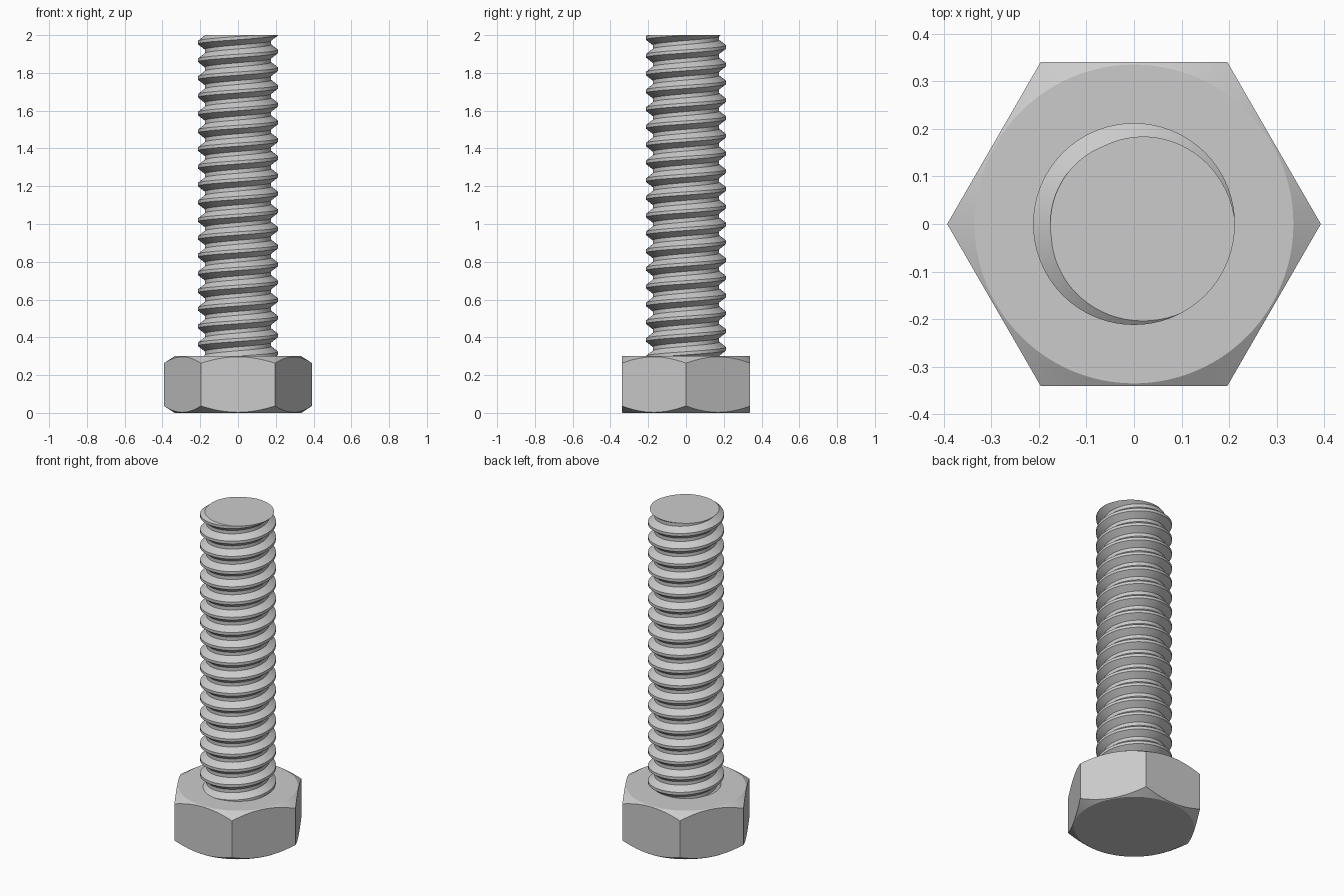
import bpy, bmesh
from math import pi, cos, sin, radians

cube = bpy.data.objects.get("Cube")
if cube:
    bpy.data.objects.remove(cube)

HEAD_TOP, TOP = 0.30, 2.0
APOTHEM, CHAMFER_R, CHAMFER_SLOPE = 0.34, 0.335, 0.64
ROOT_R, CREST_R, PITCH = 0.176, 0.212, 0.094

steel = bpy.data.materials.new("grey steel")
steel.use_nodes = True
grey = (0.6, 0.6, 0.6, 1)
steel.diffuse_color = grey
steel.node_tree.nodes["Principled BSDF"].inputs["Base Color"].default_value = grey


def finish(bm, name):
    """Turn the bmesh into a smooth object with sharp edges kept."""
    bmesh.ops.recalc_face_normals(bm, faces=bm.faces)
    mesh = bpy.data.meshes.new(name)
    bm.to_mesh(mesh)
    bm.free()
    mesh.materials.append(steel)
    obj = bpy.data.objects.new(name, mesh)
    bpy.context.collection.objects.link(obj)
    bpy.ops.object.select_all(action='DESELECT')
    obj.select_set(True)
    bpy.context.view_layer.objects.active = obj
    bpy.ops.object.shade_smooth_by_angle(angle=radians(30))
    return obj


def bridge(bm, ring_a, ring_b):
    n = len(ring_a)
    for i in range(n):
        j = (i + 1) % n
        bm.faces.new((ring_a[i], ring_a[j], ring_b[j], ring_b[i]))


# Hex head: cone-chamfered at both ends, giving curved edges on each flat
def build_head(segments=96):
    bm = bmesh.new()
    rings = [[], [], [], []]
    for i in range(segments):
        a = 2 * pi * i / segments
        r = APOTHEM / cos(a % (pi / 3) - pi / 6)
        drop = (r - CHAMFER_R) * CHAMFER_SLOPE
        levels = ((CHAMFER_R, 0), (r, drop),
                  (r, HEAD_TOP - drop), (CHAMFER_R, HEAD_TOP))
        for ring, (radius, z) in zip(rings, levels):
            ring.append(bm.verts.new((radius * cos(a), radius * sin(a), z)))
    for lower, upper in zip(rings, rings[1:]):
        bridge(bm, lower, upper)
    bm.faces.new(rings[0])
    bm.faces.new(rings[-1])
    return finish(bm, "hex_head")


# Threaded shaft: a trapezoid profile swept along a right-hand helix
def build_shaft(segments=72, turns=22):
    bm = bmesh.new()
    profile = ((ROOT_R, -0.39), (CREST_R, -0.09), (CREST_R, 0.09), (ROOT_R, 0.39))
    start_z = TOP - (turns - 2) * PITCH
    rows = []
    for i in range(segments * turns + 1):
        a = 2 * pi * i / segments + radians(330)
        z = start_z + PITCH * i / segments
        rows.append([bm.verts.new((r * cos(a), r * sin(a), z + t * PITCH))
                     for r, t in profile])
    for i in range(len(rows) - 1):
        a, b = rows[i], rows[i + 1]
        for k in range(3):
            bm.faces.new((a[k], b[k], b[k + 1], a[k + 1]))
        # root band joining this turn to the next one
        if i + 1 + segments < len(rows):
            c, d = rows[i + segments], rows[i + 1 + segments]
            bm.faces.new((a[3], b[3], d[0], c[0]))
    # trim both ends flat and cap them
    for z, side in ((HEAD_TOP - 0.02, -1), (TOP, 1)):
        cut = bmesh.ops.bisect_plane(
            bm, geom=bm.verts[:] + bm.edges[:] + bm.faces[:], dist=1e-6,
            plane_co=(0, 0, z), plane_no=(0, 0, side), clear_outer=True)
        rim = [e for e in cut["geom_cut"]
               if isinstance(e, bmesh.types.BMEdge) and e.is_boundary]
        bmesh.ops.holes_fill(bm, edges=rim, sides=0)
    return finish(bm, "threaded_shaft")


build_head()
build_shaft()
